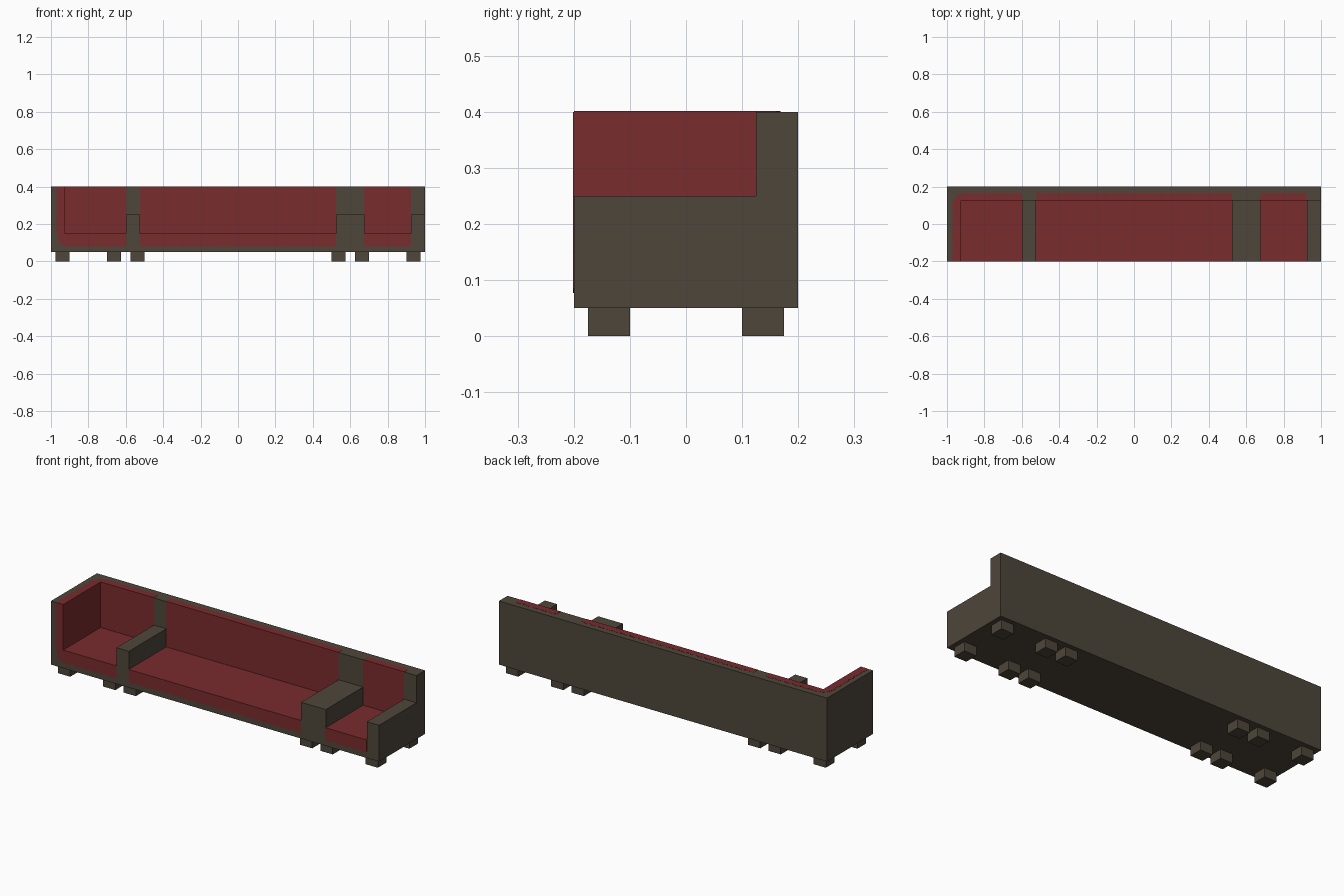
import bpy, bmesh, math
from mathutils import Vector

if "Cube" in bpy.data.objects:
    bpy.data.objects.remove(bpy.data.objects["Cube"], do_unlink=True)


def material(name, rgb):
    m = bpy.data.materials.new(name)
    m.use_nodes = True
    m.diffuse_color = (*rgb, 1)
    m.node_tree.nodes["Principled BSDF"].inputs["Base Color"].default_value = (*rgb, 1)
    return m


FRAME = material("dark brown frame", (0.076, 0.061, 0.042))
RED = material("red upholstery", (0.195, 0.025, 0.027))


def prism(name, outline, depth, place, is_red, caps=True):
    """Extrude a 2D outline between two depths; place(u, v, d) gives the 3D point."""
    bm = bmesh.new()
    rings = [[bm.verts.new(place(u, v, d)) for u, v in outline] for d in depth]
    n = len(outline)
    for i in range(n):
        j = (i + 1) % n
        bm.faces.new((rings[0][i], rings[0][j], rings[1][j], rings[1][i]))
    ends = [bm.faces.new(r) for r in rings]
    bmesh.ops.recalc_face_normals(bm, faces=bm.faces)
    for f in bm.faces:
        f.material_index = int(is_red(f))
    if not caps:
        bmesh.ops.delete(bm, geom=ends, context='FACES_ONLY')
    me = bpy.data.meshes.new(name)
    bm.to_mesh(me)
    bm.free()
    me.materials.append(FRAME)
    me.materials.append(RED)
    ob = bpy.data.objects.new(name, me)
    bpy.context.collection.objects.link(ob)
    return ob


def along_x(u, v, d):
    return Vector((d, u, v))


def on_front(u, v, d):
    return Vector((u, -0.2 - d, v))


def on_top(u, v, d):
    return Vector((u, v, 0.4 + d))


def section(name, x0, x1, height, is_red, caps=True):
    """Seat and backrest profile, swept along x."""
    outline = [(-0.2, 0.05), (0.2, 0.05), (0.2, 0.4), (0.125, 0.4),
               (0.125, height), (-0.2, height)]
    return prism(name, outline, (x0, x1), along_x, is_red, caps)


def never(f):
    return False


def always(f):
    return True


def cushion_face(f):
    # Seat top and front of the backrest
    c = f.calc_center_median()
    seat = f.normal.z > 0.9 and c.z < 0.2
    back = f.normal.y < -0.9 and c.y > 0
    return seat or back


# Seat bays and low arms
section("right_seat", -0.925, -0.6, 0.15, cushion_face, caps=False)
section("middle_seat", -0.525, 0.525, 0.15, cushion_face, caps=False)
section("left_seat", 0.675, 0.925, 0.15, cushion_face, caps=False)
section("right_divider", -0.6, -0.525, 0.25, never)
section("left_divider", 0.525, 0.675, 0.25, never)
section("left_arm", 0.925, 1.0, 0.25, never)

# Tall end wall with an upholstered inner side
prism("tall_right_wall", [(-0.2, 0.05), (0.2, 0.05), (0.2, 0.4), (-0.2, 0.4)],
      (-1.0, -0.925), along_x, lambda f: f.normal.x > 0.9)


def scallop(a, b, out, pitch=0.05, height=0.008):
    """Wavy edge from a to b, bulging in direction out."""
    a, b, out = Vector(a), Vector(b), Vector(out)
    n = max(1, round((b - a).length / pitch))
    steps = n * 6
    return [tuple(a.lerp(b, i / steps) + out * height * abs(math.sin(math.pi * i / 6)))
            for i in range(steps + 1)]


THIN = (-0.001, 0.001)


def straight_trim(name, x0, x1, inner, outer, place):
    side = 1 if outer > inner else -1
    edge = scallop((x1, outer), (x0, outer), (0, side))
    prism(name, [(x0, inner), (x1, inner)] + edge, THIN, place, always)


def corner_trim(name, inner, outer, far, place):
    # Wraps the upholstery edge around the corner onto the tall wall
    side = 1 if outer > inner else -1
    edge = scallop((-0.6, outer), (-0.925, outer), (0, side))
    turn = [(-0.945, outer - side * 0.004), (-0.958, outer - side * 0.018)]
    up = scallop((-0.965, inner), (-0.965, far), (-1, 0))
    prism(name, [(-0.925, far), (-0.925, inner), (-0.6, inner)] + edge + turn + up,
          THIN, place, always)


# Wavy upholstery edging on the seat fronts and backrest top
for label, inner, outer, far, place in (("front", 0.15, 0.085, 0.4, on_front),
                                        ("top", 0.125, 0.16, -0.2, on_top)):
    corner_trim("right_" + label + "_edging", inner, outer, far, place)
    straight_trim("middle_" + label + "_edging", -0.525, 0.525, inner, outer, place)
    straight_trim("left_" + label + "_edging", 0.675, 0.925, inner, outer, place)

# Feet
for i, x in enumerate((-0.9375, -0.6625, -0.5375, 0.5375, 0.6625, 0.9375)):
    for side, y in (("front", -0.1375), ("back", 0.1375)):
        h = 0.0375
        prism(f"{side}_foot_{i + 1}",
              [(y - h, 0), (y + h, 0), (y + h, 0.05), (y - h, 0.05)],
              (x - h, x + h), along_x, never)
